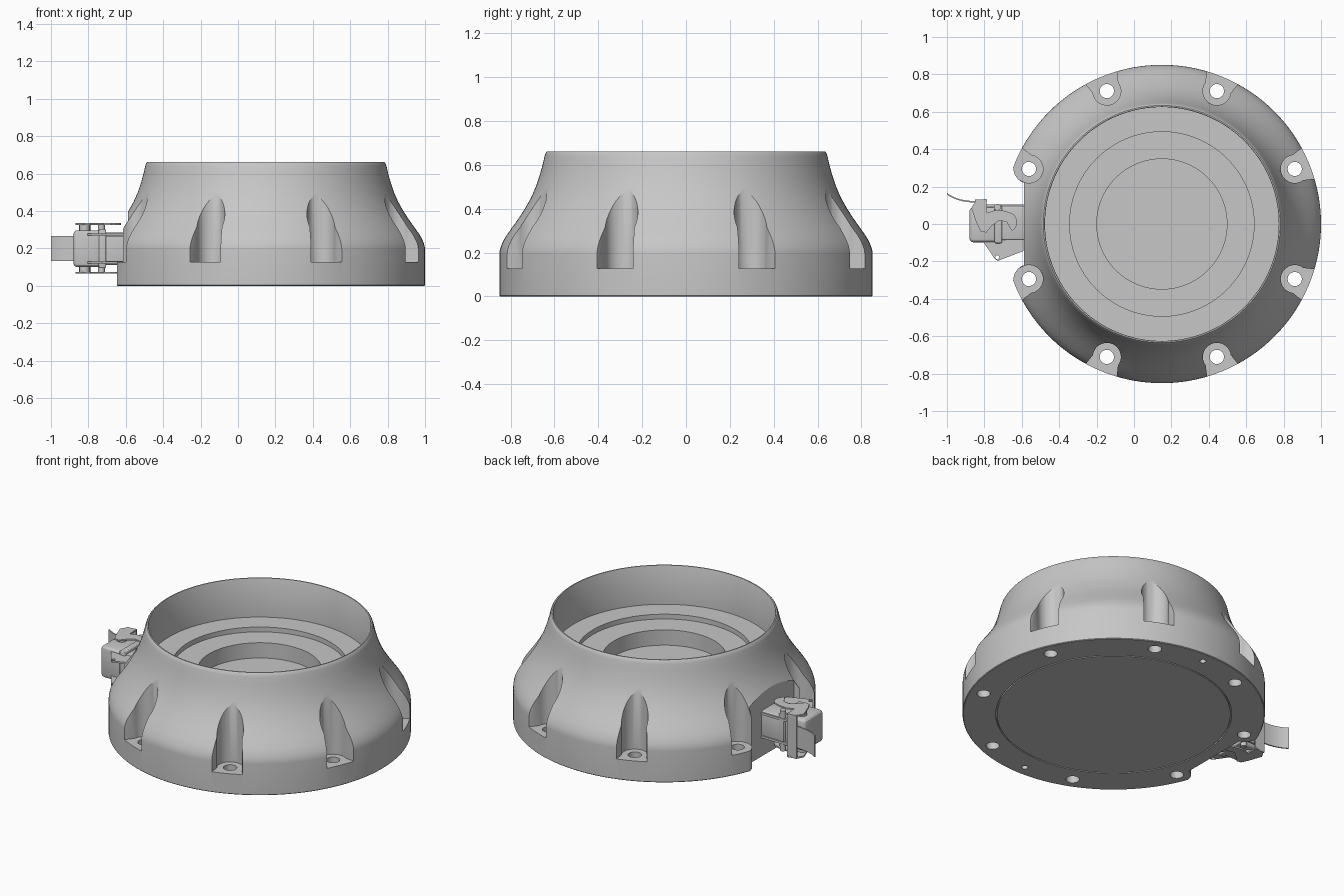
import bpy, bmesh, math
from math import cos, sin, radians

if "Cube" in bpy.data.objects:
    bpy.data.objects.remove(bpy.data.objects["Cube"], do_unlink=True)

CX = 0.149          # axis of the round housing
SEG = 144

mat = bpy.data.materials.new("light grey metal")
mat.use_nodes = True
GREY = (0.57, 0.57, 0.57, 1)
mat.diffuse_color = GREY
mat.node_tree.nodes["Principled BSDF"].inputs["Base Color"].default_value = GREY


def to_object(name, bm):
    bmesh.ops.recalc_face_normals(bm, faces=bm.faces)
    mesh = bpy.data.meshes.new(name)
    bm.to_mesh(mesh)
    bm.free()
    mesh.materials.append(mat)
    ob = bpy.data.objects.new(name, mesh)
    bpy.context.collection.objects.link(ob)
    return ob


def activate(ob):
    bpy.ops.object.select_all(action='DESELECT')
    ob.select_set(True)
    bpy.context.view_layer.objects.active = ob


def smooth(ob, angle=28):
    activate(ob)
    bpy.ops.object.shade_smooth_by_angle(angle=radians(angle))


def add_prism(bm, pts, z0, z1):
    low = [bm.verts.new((x, y, z0)) for x, y in pts]
    high = [bm.verts.new((x, y, z1)) for x, y in pts]
    n = len(pts)
    bm.faces.new(low[::-1])
    bm.faces.new(high)
    for i in range(n):
        j = (i + 1) % n
        bm.faces.new((low[i], low[j], high[j], high[i]))


def prism(name, pts, z0, z1, bevel=0):
    bm = bmesh.new()
    add_prism(bm, pts, z0, z1)
    ob = to_object(name, bm)
    if bevel:
        mod = ob.modifiers.new("rounding", 'BEVEL')
        mod.width, mod.segments = bevel, 3
        activate(ob)
        bpy.ops.object.modifier_apply(modifier=mod.name)
    smooth(ob)
    return ob


def box(name, x0, x1, y0, y1, z0, z1, bevel=0):
    return prism(name, [(x0, y0), (x1, y0), (x1, y1), (x0, y1)], z0, z1, bevel)


def arc(x, y, r, a0, a1, n):
    return [(x + r * cos(radians(a0 + (a1 - a0) * i / n)),
             y + r * sin(radians(a0 + (a1 - a0) * i / n))) for i in range(n + 1)]


def circle(x, y, r, n=32):
    return arc(x, y, r, 0, 360, n)[:-1]


def cut(ob, bm):
    cutter = to_object("cutter", bm)
    mod = ob.modifiers.new("cut", 'BOOLEAN')
    mod.operation, mod.solver, mod.object = 'DIFFERENCE', 'EXACT', cutter
    activate(ob)
    bpy.ops.object.modifier_apply(modifier=mod.name)
    bpy.data.objects.remove(cutter, do_unlink=True)


# Housing: lathed profile from the underside, up the flank, into the stepped bowl
profile = [(0, 0), (.657, 0), (.657, .012), (.664, .012), (.664, 0), (.847, 0), (.851, .004),
           (.851, .195), (.849, .212), (.843, .232), (.833, .254), (.819, .278),
           (.789, .32), (.761, .36), (.735, .4), (.707, .45), (.685, .5), (.668, .55),
           (.654, .6), (.645, .64), (.64, .655), (.634, .662), (.627, .662),
           (.625, .658), (.625, .42), (.493, .42), (.493, .39), (.348, .39), (.348, .295), (0, .295)]
bm = bmesh.new()
rings = []
for r, z in profile:
    if r == 0:
        rings.append([bm.verts.new((CX, 0, z))] * SEG)
    else:
        rings.append([bm.verts.new((x, y, z)) for x, y in circle(CX, 0, r, SEG)])
for a, b in zip(rings, rings[1:]):
    for i in range(SEG):
        j = (i + 1) % SEG
        quad = dict.fromkeys((a[i], a[j], b[j], b[i]))
        bm.faces.new(list(quad))
housing = to_object("housing", bm)

# Bolt pockets: round inner end, sides flaring outward
HOLE_R = .769
pocket = arc(HOLE_R, 0, .075, 75, 285, 20) + [(.95, -.118), (.95, .118)]
bm_pockets, bm_holes = bmesh.new(), bmesh.new()
for k in range(8):
    a = radians(22.5 + 45 * k)
    add_prism(bm_pockets, [(CX + x * cos(a) - y * sin(a), x * sin(a) + y * cos(a))
                           for x, y in pocket], .127, .8)
    add_prism(bm_holes, circle(CX + HOLE_R * cos(a), HOLE_R * sin(a), .038), -.1, .2)
cut(housing, bm_pockets)

# Bolt holes and two blind dowel holes underneath
for s in (-1, 1):
    add_prism(bm_holes, circle(CX, s * .78, .018, 16), -.1, .06)
cut(housing, bm_holes)

# Flat recess on the side that carries the connector
edge = [p for p in arc(-.56, .3, .085, 180, 270, 10) if p[0] < -.592]
upper = [(-1, .32)] + edge + [(-.587, .22)]
bm = bmesh.new()
add_prism(bm, upper + [(x, -y) for x, y in reversed(upper)], -.1, .8)
cut(housing, bm)
smooth(housing)

# Connector socket fixed to the flat, with guide rails on both sides
box("socket_body", -.73, -.58, -.088, .097, .11, .285, .014)
for name, y in (("front", -.09), ("back", .097)):
    for level, z in (("low", .125), ("high", .27)):
        box(f"{name}_rail_{level}", -.82, -.587, y - .007, y + .007, z - .007, z + .007)

# Plug hood
box("plug_hood", -.88, -.725, -.098, .09, .1, .297, .022)
box("plug_collar", -.745, -.705, -.103, .1, .095, .303, .008)

# Locking lever: mirrored side plates, pivots and a curved handle strip
lever = ([(-.87, .085), (-.845, .125), (-.79, .135), (-.785, .06), (-.74, .075), (-.69, .07)]
         + arc(-.68, .01, .055, 60, -60, 8)
         + [(-.66, -.025), (-.68, .01), (-.72, .02), (-.76, -.01), (-.79, -.045), (-.82, -.04),
            (-.84, 0)])
bracket = [(-.81, -.09), (-.745, -.185), (-.728, -.198), (-.71, -.19), (-.592, -.145),
           (-.592, -.08)]
for side, s in (("top", 1), ("bottom", -1)):
    def span(a, b):
        return sorted((.2 + s * a, .2 + s * b))
    prism(f"lever_plate_{side}", lever, *span(.126, .135))
    prism(f"lever_pivot_{side}", circle(-.82, .03, .028, 24), *span(.09, .13))
    prism(f"latch_pin_{side}", circle(-.73, .09, .018, 20), *span(.08, .125))
    plate = prism(f"bracket_{side}", bracket, *span(.07, .08))
    bm = bmesh.new()
    add_prism(bm, circle(-.731, -.178, .011, 16), -.1, .5)
    cut(plate, bm)
    smooth(plate)

box("lever_bridge", -.85, -.785, .118, .13, .066, .334)
path = [(-.8, .124), (-.85, .122), (-.89, .125), (-.925, .131), (-.955, .141), (-.98, .153),
        (-1, .166)]
prism("lever_handle", path + [(x, y - .008) for x, y in reversed(path)], .132, .266)
